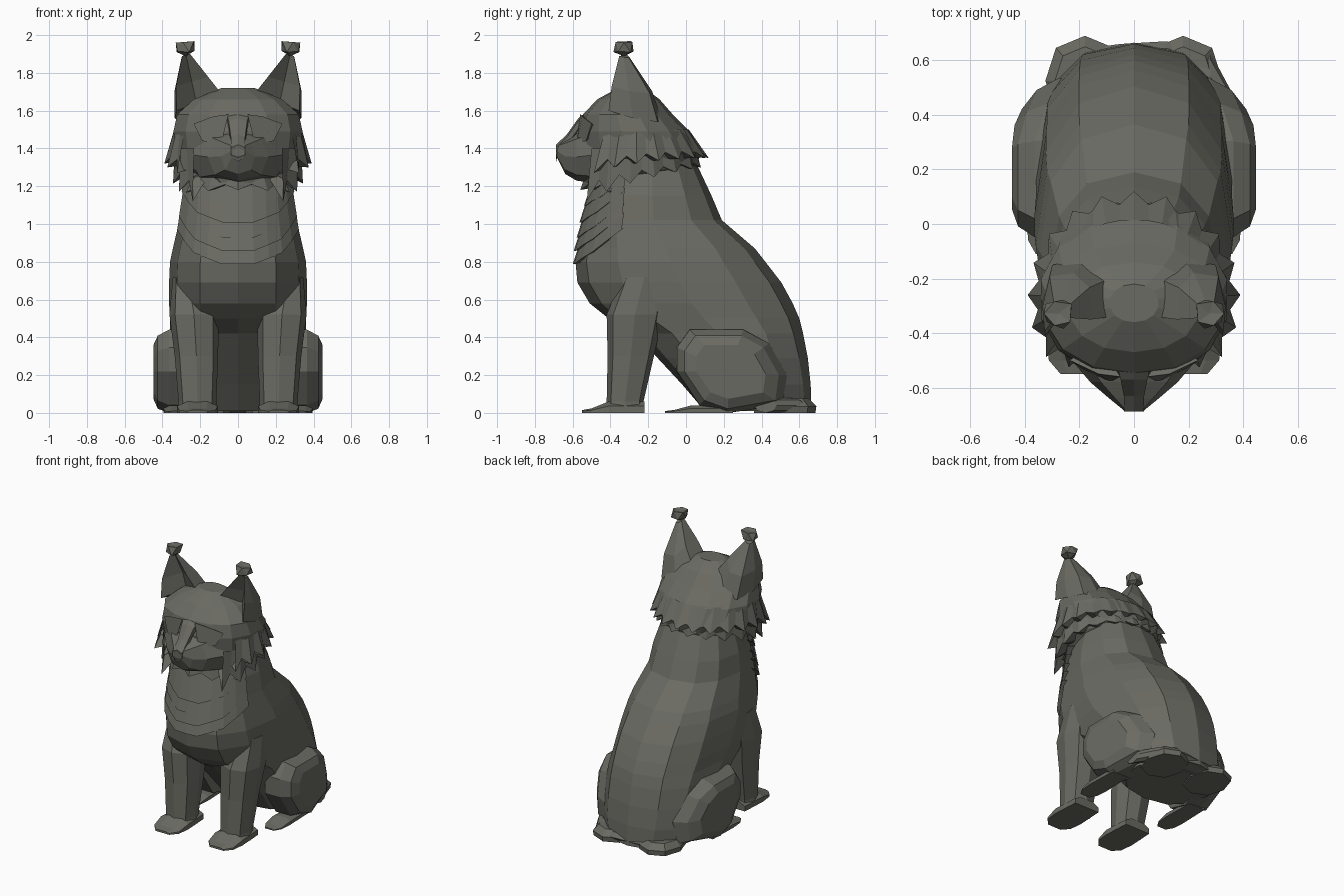
import bpy, bmesh, math
from mathutils import Vector

if "Cube" in bpy.data.objects:
    bpy.data.objects.remove(bpy.data.objects["Cube"])

# Dark grey fur
fur = bpy.data.materials.new("dark_fur")
fur.diffuse_color = (.145, .145, .125, 1)
fur.use_nodes = True
fur.node_tree.nodes["Principled BSDF"].inputs["Base Color"].default_value = fur.diffuse_color


def finish(name, bm, mirror):
    me = bpy.data.meshes.new(name)
    bmesh.ops.recalc_face_normals(bm, faces=bm.faces)
    bm.to_mesh(me)
    bm.free()
    me.materials.append(fur)
    ob = bpy.data.objects.new(name, me)
    bpy.context.collection.objects.link(ob)
    if mirror:
        ob.modifiers.new("Mirror", 'MIRROR')
    return ob


def make(name, verts, faces, mirror=False):
    bm = bmesh.new()
    vs = [bm.verts.new(v) for v in verts]
    for f in faces:
        bm.faces.new([vs[i] for i in f])
    return finish(name, bm, mirror)


def loft(name, rings, mirror=False):
    n = len(rings[0])
    verts = [p for r in rings for p in r]
    faces = [(k * n + i, k * n + (i + 1) % n, (k + 1) * n + (i + 1) % n, (k + 1) * n + i)
             for k in range(len(rings) - 1) for i in range(n)]
    faces += [tuple(range(n)), tuple(range(len(verts) - n, len(verts)))]
    return make(name, verts, faces, mirror)


def spow(v, p):
    return math.copysign(abs(v) ** p, v)


def flat_ring(z, yf, yb, w, x=0, n=12, p=0.85):
    """Horizontal rounded ring between yf and yb, half width w."""
    out = []
    for i in range(n):
        a = 2 * math.pi * i / n
        out.append((x + w * spow(math.sin(a), p),
                    (yf + yb) / 2 - (yb - yf) / 2 * spow(math.cos(a), p), z))
    return out


def face_ring(y, z0, z1, w, n=8):
    """Upright ring facing the front."""
    return [(w * spow(math.sin(2 * math.pi * i / n), .8), y,
             (z0 + z1) / 2 + (z1 - z0) / 2 * spow(math.cos(2 * math.pi * i / n), .8))
            for i in range(n)]


def fringe(name, n, top, low, inner, jag=.3):
    """Fur skirt, zigzag if jag > 0; top, low and inner map t in -1..1 to points."""
    verts, faces = [], []
    for i in range(n + 1):
        t = 2 * i / n - 1
        a, b, c = Vector(top(t)), Vector(low(t)), Vector(inner(t))
        if i % 2:
            b = b.lerp(a, jag).lerp(c, jag * .6)
        verts += [a, b, c]
        if i:
            k = 3 * i
            faces += [(k - 3, k, k + 1, k - 2), (k - 2, k + 1, k + 2, k - 1)]
    return make(name, verts, faces)


# Torso: stacked rings (z, front, back, half width)
loft("body", [flat_ring(*r) for r in (
    (0.01, .10, .665, .30), (.15, -.02, .66, .34), (.29, -.15, .645, .355), (.42, -.27, .62, .36),
    (.50, -.41, .60, .36), (.58, -.51, .565, .365), (.69, -.575, .505, .365), (.80, -.585, .42, .36),
    (.87, -.57, .365, .345), (1.02, -.535, .19, .31), (1.15, -.49, .135, .295), (1.31, -.42, .06, .25))])

# Head
loft("head", [flat_ring(z, f, b, w, n=14, p=.95) for z, f, b, w in (
    (1.22, -.54, -.05, .20), (1.29, -.555, .05, .29), (1.38, -.565, .08, .335), (1.49, -.57, .02, .35),
    (1.58, -.545, -.07, .33), (1.66, -.47, -.14, .24), (1.72, -.36, -.22, .09))])

# Muzzle and nose bridge
loft("muzzle", [face_ring(*r) for r in (
    (-.45, 1.21, 1.53, .27), (-.58, 1.23, 1.48, .16), (-.64, 1.265, 1.45, .09), (-.685, 1.355, 1.42, .035))])
loft("nose_bridge", [face_ring(y, z - .07, z, w, 6) for y, z, w in (
    (-.48, 1.63, .08), (-.57, 1.56, .055), (-.63, 1.475, .042), (-.688, 1.42, .042), (-.684, 1.40, .025))])

# Slanted eye panels
make("eye", [(.05, -.56, 1.58), (.13, -.55, 1.57), (.235, -.50, 1.53), (.19, -.53, 1.44),
             (.09, -.58, 1.42), (.14, -.42, 1.50)],
     [(0, 1, 2, 3, 4)] + [(i, (i + 1) % 5, 5) for i in range(5)], True)

# Ears with a hollow front, closing to a narrow tip
base = [Vector(p) for p in ((.08, -.34, 1.68), (.09, -.20, 1.66), (.18, -.13, 1.56), (.30, -.15, 1.54),
                            (.335, -.28, 1.56), (.325, -.41, 1.60), (.22, -.27, 1.64))]
tip = Vector((.285, -.34, 1.94))
push = [(0, -.01), (0, .02), (0, .03), (.015, .03), (.02, 0), (.018, -.01), (0, .02)]
loft("ear", [base] + [[p.lerp(tip, t) + Vector((dx, dy, 0)) * k for p, (dx, dy) in zip(base, push)]
                      for t, k in ((.38, 1), (.85, .3))], True)

# Ear tufts
bm = bmesh.new()
bmesh.ops.create_icosphere(bm, subdivisions=1, radius=.059)
for i, v in enumerate(bm.verts):
    v.co = v.co * (1 + .12 * (i % 3 - 1)) + Vector((.277, -.328, 1.94))
    v.co.z = min(v.co.z, 2 - .004 * i)
finish("ear_tuft", bm, True)


# Cheek and nape ruff in two jagged tiers
def around(t, rx, ry, z, spread=124):
    a = math.radians(spread) * t
    return (rx * math.sin(a), -.27 + ry * math.cos(a), z)


fringe("upper_ruff", 28, lambda t: around(t, .338, .285, 1.50),
       lambda t: around(t, .39, .39, 1.35 - .08 * abs(t) ** 3),
       lambda t: around(t, .27, .28, 1.36 - .06 * t * t))
fringe("lower_ruff", 26, lambda t: around(t, .335, .32, 1.40, 136),
       lambda t: around(t, .345, .355, 1.30 - .18 * t * t, 136),
       lambda t: around(t, .22, .25, 1.32 - .06 * t * t, 136))


# Layered chest fur, curved folds hanging from the shoulders
def bib(t, w, front, z, rise):
    a = math.radians(74) * t
    return (w * math.sin(a), -.24 - (front - .24) * math.cos(a), z + rise * t * t)


for k, (z, w, f, rise) in enumerate(((.78, .335, .605, .19), (.85, .325, .60, .19), (.92, .315, .585, .18),
                                     (1.0, .31, .57, .17), (1.09, .305, .545, .14))):
    fringe("chest_fur_%d" % (k + 1), 10,
           lambda t: bib(t, w - .015, f - .045, z + .13, rise * .8),
           lambda t: bib(t, w, f, z, rise),
           lambda t: bib(t, w - .08, f - .09, z + .02, rise), .06)
# Front ruff pieces under the chin
fringe("throat_ruff", 8, lambda t: bib(t * .8, .26, .53, 1.27, .03),
       lambda t: bib(t * .8, .32, .56, 1.18, -.02), lambda t: bib(t * .8, .2, .45, 1.2, 0), .35)

# Front legs: (z, front, back, half width, x)
loft("front_leg", [flat_ring(z, f, b, w, x, 8, .75) for z, f, b, w, x in (
    (.0, -.42, -.22, .105, .215), (.06, -.42, -.225, .10, .215), (.30, -.415, -.17, .115, .22),
    (.52, -.42, -.12, .13, .233), (.72, -.34, -.10, .08, .265))], True)


# Paws: low wedges with a sloping top
def paw(name, x, w, y0, y1, h):
    loft(name, [[(x + s * w * k, y, z) for s, z in ((-1, 0), (1, 0), (1, t * .6), (.5, t), (-.5, t), (-1, t * .6))]
                for y, k, t in ((y0, .5, h * .25), (y0 + .05, .9, h * .4),
                                (y0 + .14, 1, h), (y1, .9, h))], True)


paw("front_paw", .215, .108, -.55, -.22, .06)
paw("hind_paw", .325, .07, -.11, .25, .04)

# Haunch: side outline (y, z), pushed outward and tapering to the rear
outline = [(-.035, .22), (-.035, .34), (.03, .43), (.30, .43), (.43, .36),
           (.52, .20), (.50, .05), (.22, .0), (.08, .05)]


def haunch_ring(x, s):
    return [(x - .45 * max(0, .23 + (y - .23) * s - .34), .23 + (y - .23) * s,
             max(0, .22 + (z - .22) * s)) for y, z in outline]


loft("haunch", [haunch_ring(.25, 1.06), haunch_ring(.365, 1.05), haunch_ring(.425, .90),
                haunch_ring(.448, .66)], True)

# Flattened heels and curled tail at the rear
loft("rear_foot", [flat_ring(z, f, b, w, .18, 8, .9) for z, f, b, w in (
    (0, .36, .685, .14), (.035, .36, .69, .145), (.075, .40, .65, .11))], True)
loft("tail", [[(x, y + r * math.cos(a * math.pi / 4), .04 + .04 * math.sin(a * math.pi / 4)) for a in range(8)]
              for x, y, r in ((.36, .42, .06), (.28, .54, .09), (.12, .58, .09), (-.05, .58, .08), (-.2, .56, .08))])
